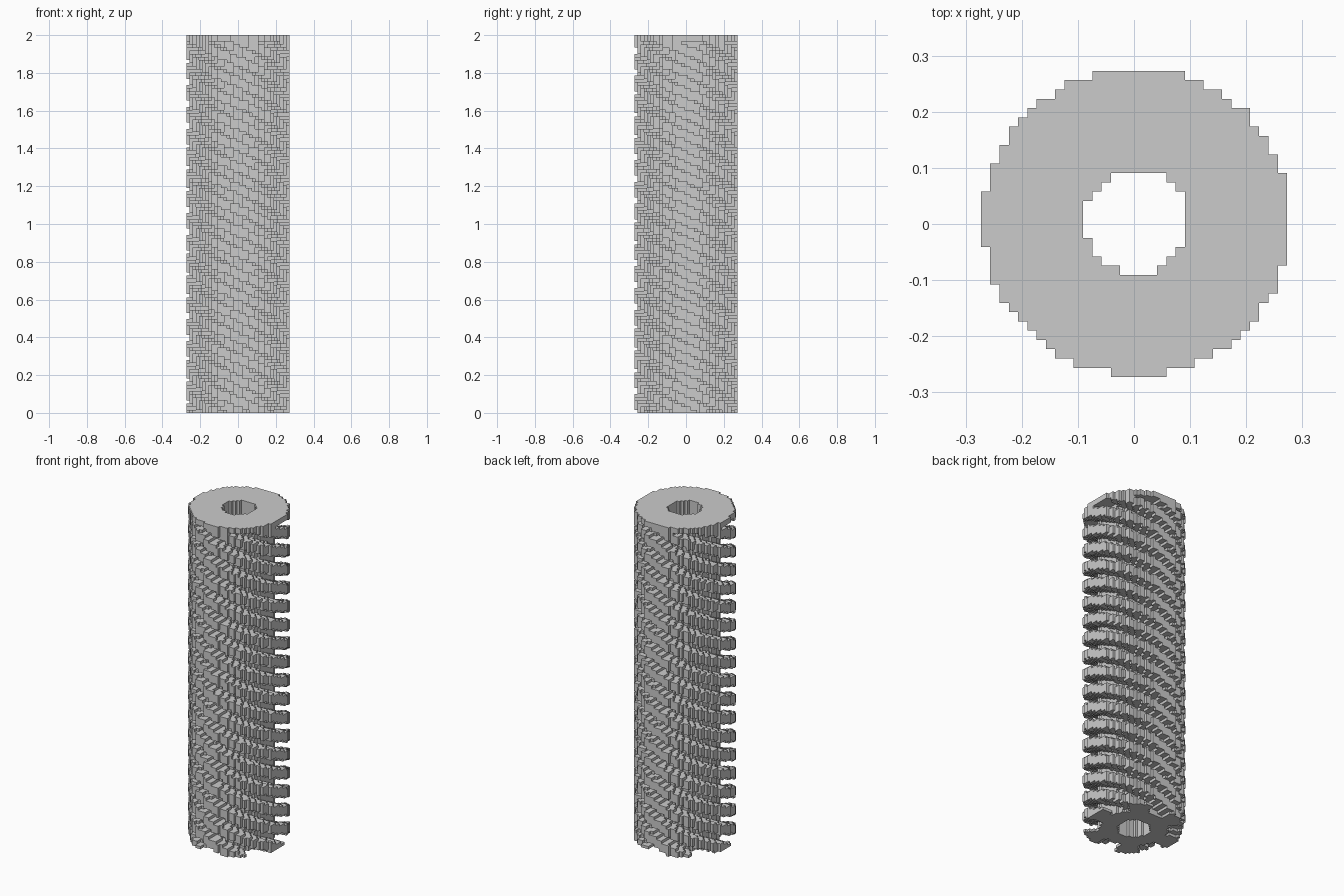
import bpy, math

cube = bpy.data.objects.get("Cube")
if cube:
    bpy.data.objects.remove(cube, do_unlink=True)

LAYERS = 121
V = 2 / LAYERS              # block size
HALF = 16                   # blocks each side of the centre block
OFF = 0.3                   # disc centre offset, in blocks
OUTER2, HOLE2, CORE2 = 274, 32, 130
STARTS, PITCH, GROOVE = 6, 0.1125, 0.5
GROOVE_Z = 1.41             # height of a groove centre on the -x side
CAP = 2                     # layers in the solid top disc

grey = bpy.data.materials.new("grey")
grey.use_nodes = True
colour = (0.6, 0.6, 0.6, 1)
grey.diffuse_color = colour
grey.node_tree.nodes["Principled BSDF"].inputs["Base Color"].default_value = colour


def in_fin(x, y, k):
    """True where a block lies inside one of the twisted fins."""
    turn = math.atan2(y, x) / math.tau - 0.5
    phase = ((k + 0.5) * V - GROOVE_Z) / PITCH + STARTS * turn
    return abs((phase + 0.5) % 1 - 0.5) > GROOVE / 2


# Sort blocks into the parts
parts = {"core_tube": set(), "spiral_fins": set(), "top_disc": set()}
for i in range(-HALF, HALF + 1):
    for j in range(-HALF, HALF + 1):
        x, y = i - OFF, j - OFF
        r2 = x * x + y * y
        if not HOLE2 <= r2 <= OUTER2:
            continue
        for k in range(LAYERS):
            if k >= LAYERS - CAP:
                parts["top_disc"].add((i, j, k))
            elif r2 < CORE2:
                parts["core_tube"].add((i, j, k))
            elif in_fin(x, y, k):
                parts["spiral_fins"].add((i, j, k))
solid = set().union(*parts.values())


def shifted(cell, axis, step):
    c = list(cell)
    c[axis] += step
    return tuple(c)


def block_object(name, cells):
    """Skin the outside of a set of blocks, joining faces in straight runs."""
    verts, faces, index = [], [], {}

    def vert(p):
        if p not in index:
            index[p] = len(verts)
            verts.append(((p[0] - 0.5) * V, (p[1] - 0.5) * V, p[2] * V))
        return index[p]

    for axis in range(3):
        run, side = ((2, 1), (2, 0), (0, 1))[axis]
        for step in (-1, 1):
            open_cells = {c for c in cells if shifted(c, axis, step) not in solid}
            for c in open_cells:
                if shifted(c, run, -1) in open_cells:
                    continue
                length = 1
                while shifted(c, run, length) in open_cells:
                    length += 1
                a = shifted(c, axis, 1) if step > 0 else c
                b = shifted(a, run, length)
                quad = [a, b, shifted(b, side, 1), shifted(a, side, 1)]
                # Turn the face outward
                if ((side - run) % 3 == 1) != (step > 0):
                    quad.reverse()
                faces.append([vert(p) for p in quad])
    mesh = bpy.data.meshes.new(name)
    mesh.from_pydata(verts, [], faces)
    mesh.materials.append(grey)
    mesh.update()
    obj = bpy.data.objects.new(name, mesh)
    bpy.context.scene.collection.objects.link(obj)


for part, cells in parts.items():
    block_object(part, cells)
